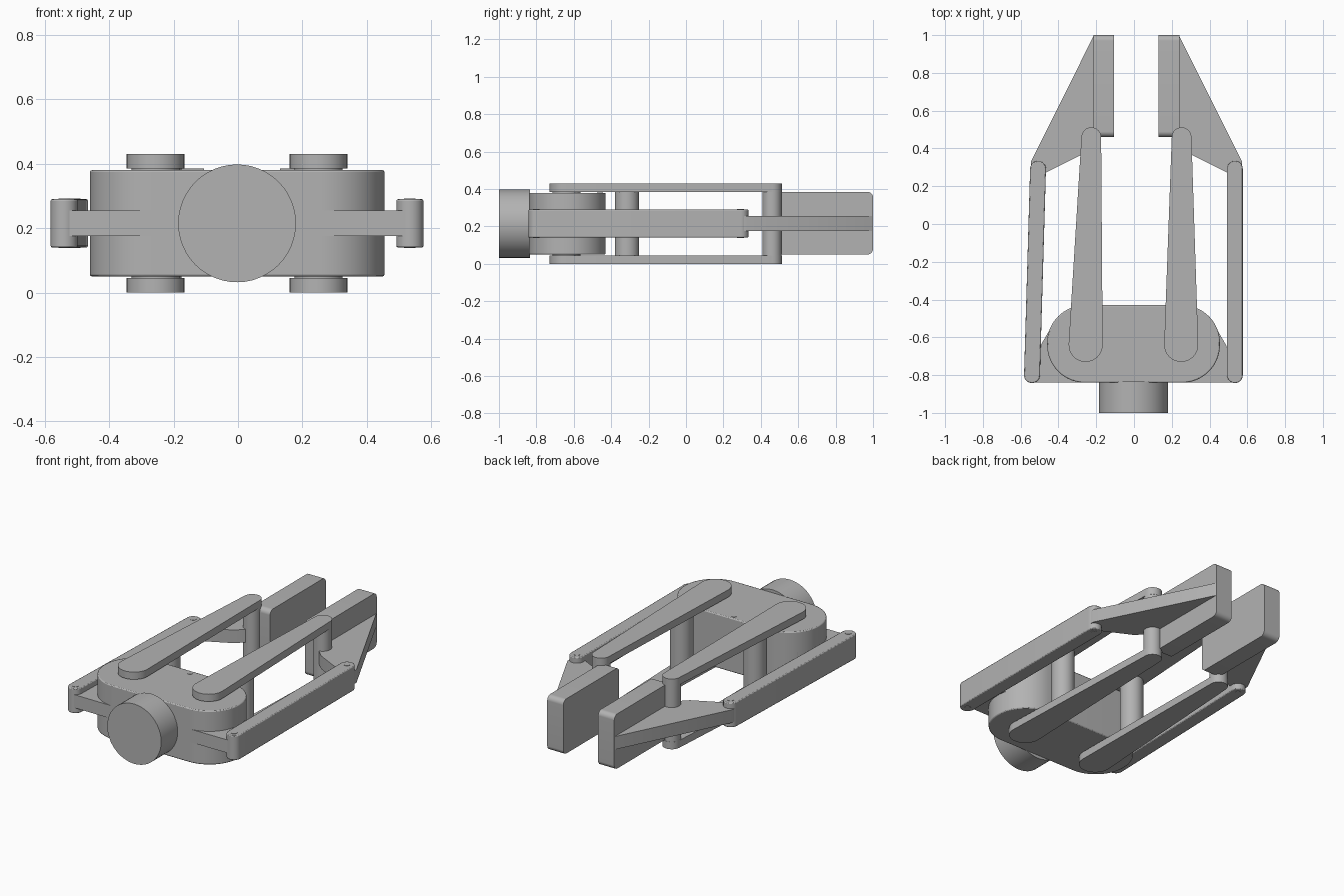
import bpy
import bmesh
from math import radians, pi, sin, cos, atan2, acos, hypot

cube = bpy.data.objects.get("Cube")
if cube:
    bpy.data.objects.remove(cube, do_unlink=True)

grey = bpy.data.materials.new("machined grey")
grey.use_nodes = True
COLOUR = (0.45, 0.45, 0.45, 1)
grey.diffuse_color = COLOUR
grey.node_tree.nodes["Principled BSDF"].inputs["Base Color"].default_value = COLOUR

MID = 0.215  # height of the symmetry plane


def prism(name, outline, low, high, axis="z", bevel=0.0):
    """Extrude a closed 2D outline along an axis."""
    place = {"z": lambda a, b, c: (a, b, c),
             "x": lambda a, b, c: (c, a, b),
             "y": lambda a, b, c: (a, c, b)}[axis]
    bm = bmesh.new()
    face = bm.faces.new([bm.verts.new(place(a, b, low)) for a, b in outline])
    top = bmesh.ops.extrude_face_region(bm, geom=[face])["geom"]
    for v in top:
        if isinstance(v, bmesh.types.BMVert):
            v.co["xyz".index(axis)] = high
    bmesh.ops.recalc_face_normals(bm, faces=bm.faces)
    mesh = bpy.data.meshes.new(name)
    bm.to_mesh(mesh)
    bm.free()
    mesh.materials.append(grey)
    obj = bpy.data.objects.new(name, mesh)
    bpy.context.collection.objects.link(obj)
    if bevel:
        mod = obj.modifiers.new("soft edges", "BEVEL")
        mod.width = bevel
        mod.segments = 2
        mod.limit_method = "ANGLE"
        mod.angle_limit = radians(40)
    bpy.ops.object.select_all(action="DESELECT")
    obj.select_set(True)
    bpy.context.view_layer.objects.active = obj
    bpy.ops.object.shade_smooth_by_angle(angle=radians(30))
    return obj


def arc(cx, cy, r, start, end, steps=16):
    return [(cx + r * cos(start + (end - start) * i / steps),
             cy + r * sin(start + (end - start) * i / steps)) for i in range(steps + 1)]


def circle(cx, cy, r):
    return arc(cx, cy, r, 0, 2 * pi, 48)[:-1]


def rounded_rect(x0, x1, y0, y1, r):
    corners = [(x1 - r, y1 - r), (x0 + r, y1 - r), (x0 + r, y0 + r), (x1 - r, y0 + r)]
    points = []
    for i, (cx, cy) in enumerate(corners):
        points += arc(cx, cy, r, i * pi / 2, (i + 1) * pi / 2)
    return points


def tapered_capsule(a, ra, b, rb):
    """Outline around two circles joined by their tangents."""
    dx, dy = b[0] - a[0], b[1] - a[1]
    way = atan2(dy, dx)
    lean = acos((ra - rb) / hypot(dx, dy))
    return (arc(*b, rb, way - lean, way + lean)
            + arc(*a, ra, way + lean, way + 2 * pi - lean))


# Palm housing, mounting flange and small index pin
prism("palm_housing", rounded_rect(-0.46, 0.455, -0.84, -0.43, 0.2), 0.05, 0.38, bevel=0.006)
prism("mounting_flange", circle(-0.003, MID, 0.183), -1.0, -0.835, "y")
prism("index_pin", circle(-0.003, -0.46, 0.015), 0.37, 0.382)


def build_side(side, label, shift):
    """One finger with its linkage; shift moves the far end sideways."""
    def at(v, y):
        return (side * v - 0.003, y)

    base = at(0.253, -0.64)
    tip = at(0.255 + shift, 0.46)
    link_base = at(0.537, -0.80)
    link_tip = at(0.537 + shift, 0.292)

    # Upper and lower drive arms with washers against the housing
    for level, z0, z1, w0, w1 in (("lower", 0, 0.045, 0.04, 0.055),
                                  ("upper", 0.385, 0.43, 0.375, 0.39)):
        prism(f"{label}_{level}_arm", tapered_capsule(base, 0.09, tip, 0.052), z0, z1)
        prism(f"{label}_{level}_washer", circle(*base, 0.075), w0, w1)

    # Spacer post and fingertip pivot between the arms
    k = 0.295
    post = [base[i] + k * (tip[i] - base[i]) for i in (0, 1)]
    prism(f"{label}_spacer_post", circle(*post, 0.065), 0.04, 0.39)
    prism(f"{label}_finger_pivot", circle(*tip, 0.051), 0.04, 0.39)

    # Outer parallel link and its pins
    prism(f"{label}_outer_link", tapered_capsule(link_base, 0.042, link_tip, 0.042),
          0.14, 0.29, bevel=0.005)
    for end, centre in (("rear", link_base), ("front", link_tip)):
        prism(f"{label}_{end}_link_pin", circle(*centre, 0.018), 0.138, 0.292)

    # Bracket from housing to link
    bracket = [(0.25, -0.84), (0.545, -0.838), (0.537, -0.765),
               (0.49, -0.64), (0.405, -0.495), (0.25, -0.6)]
    prism(f"{label}_bracket", [at(*p) for p in bracket], 0.175, 0.255)

    # Finger web plate and gripping pad
    web = [(0.243, 0.995), (0.575, 0.33), (0.575, 0.285), (0.5, 0.27),
           (0.31, 0.365), (0.255, 0.42), (0.2, 0.48), (0.2, 0.995)]
    prism(f"{label}_finger_web", [at(v + shift, y) for v, y in web], 0.175, 0.255)
    inner, outer = sorted((at(0.134 + shift, 0)[0], at(0.243 + shift, 0)[0]))
    prism(f"{label}_finger_pad", rounded_rect(0.46, 1.0, 0.05, 0.385, 0.03),
          inner, outer, "x")


build_side(1, "left", 0.0)
build_side(-1, "right", -0.032)
